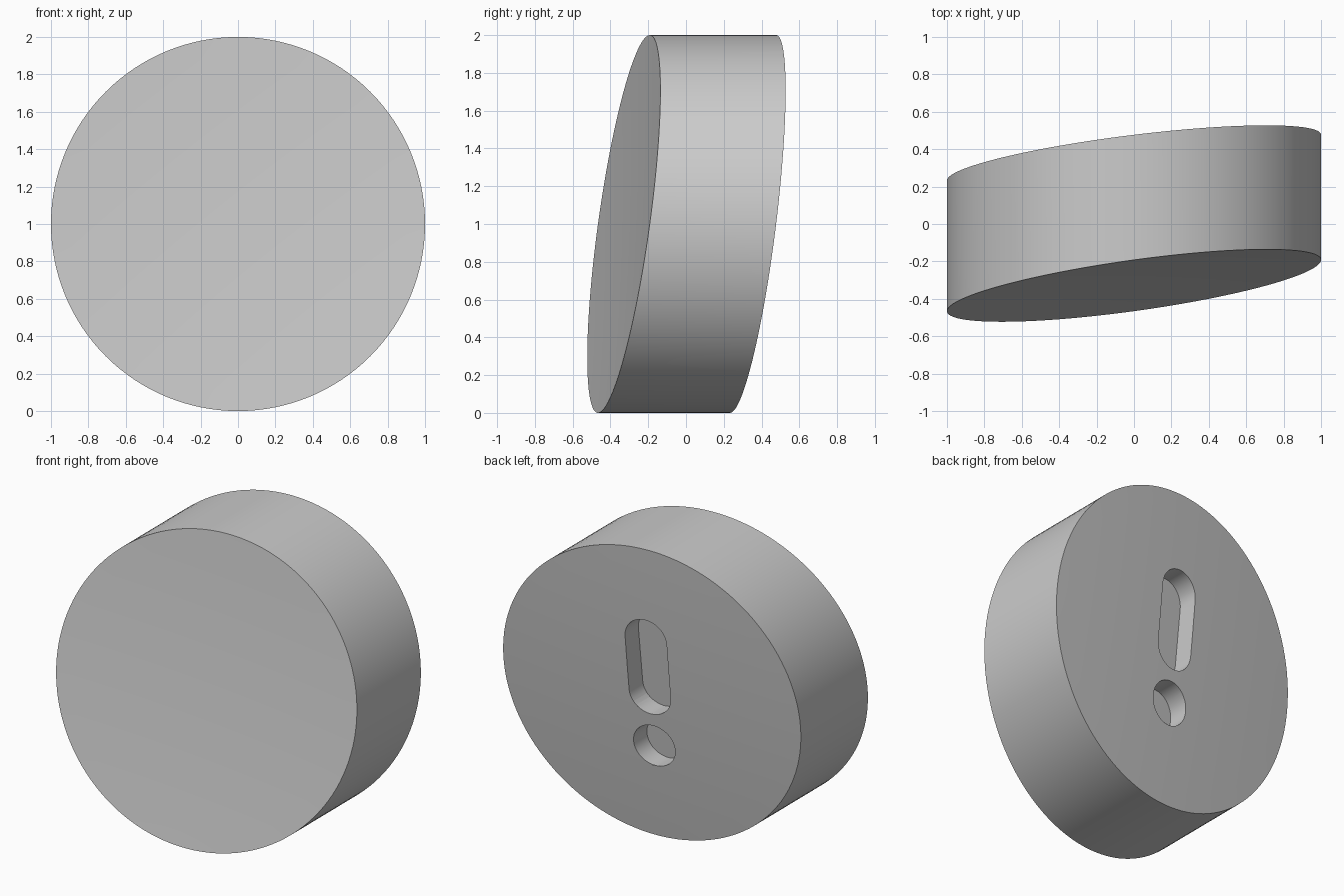
import bpy, bmesh, math

SEGMENTS = 128
RINGS = 10
# Each face: y at its centre, slope towards +x and +z, drop from centre to rim
FRONT = (-0.306, 0.137, 0.023)
BACK = (0.378, 0.122, 0.023)
HOLE_RADIUS = 0.14
HOLE_DEPTH = 0.143

cube = bpy.data.objects.get("Cube")
if cube:
    bpy.data.objects.remove(cube, do_unlink=True)

grey = bpy.data.materials.new("plain grey")
grey.use_nodes = True
grey.diffuse_color = (0.6, 0.6, 0.6, 1)
grey.node_tree.nodes["Principled BSDF"].inputs["Base Color"].default_value = grey.diffuse_color


def make_object(name, bm):
    bmesh.ops.recalc_face_normals(bm, faces=bm.faces)
    mesh = bpy.data.meshes.new(name)
    bm.to_mesh(mesh)
    bm.free()
    mesh.materials.append(grey)
    obj = bpy.data.objects.new(name, mesh)
    bpy.context.collection.objects.link(obj)
    return obj


def bridge(bm, a, b):
    for k in range(len(a)):
        n = (k + 1) % len(a)
        bm.faces.new((a[k], b[k], b[n], a[n]))


def curved_face(bm, centre, slope, drop):
    """Shallow tilted bowl or dome; returns its rim."""
    hub = bm.verts.new((0, centre, 1))
    inner = None
    for i in range(1, RINGS + 1):
        r = i / RINGS
        ring = []
        for k in range(SEGMENTS):
            a = 2 * math.pi * k / SEGMENTS
            x, z = r * math.cos(a), r * math.sin(a)
            ring.append(bm.verts.new((x, centre + slope * (x + z) - drop * r * r, z + 1)))
        if inner:
            bridge(bm, inner, ring)
        else:
            for k in range(SEGMENTS):
                bm.faces.new((hub, ring[k], ring[(k + 1) % SEGMENTS]))
        inner = ring
    return inner


def slot_cutter(name, low, high):
    """Round-ended prism along y, its floor parallel to the back face."""
    bm = bmesh.new()
    centre, slope, _ = BACK
    ends = [low] if low == high else [high, low]
    span = 2 * math.pi / len(ends)
    steps = 64 // len(ends)
    outline = []
    for i, middle in enumerate(ends):
        for k in range(steps + len(ends) - 1):
            a = i * span + span * k / steps
            outline.append((HOLE_RADIUS * math.cos(a), middle + HOLE_RADIUS * math.sin(a)))
    floor, top = [[bm.verts.new((x, y + slope * (x + z), z + 1)) for x, z in outline]
                  for y in (centre - HOLE_DEPTH, centre + 0.2)]
    bm.faces.new(floor)
    bm.faces.new(reversed(top))
    bridge(bm, floor, top)
    return make_object(name, bm)


# Round body with a hollow front and a domed back
bm = bmesh.new()
bridge(bm, curved_face(bm, *FRONT[:2], -FRONT[2] * -1), curved_face(bm, *BACK))
body = make_object("slanted_disc", bm)

# Blind slot and round hole in the back
cutters = [slot_cutter("slot_cutter", 0, 0.37), slot_cutter("hole_cutter", -0.36, -0.36)]

bpy.ops.object.select_all(action="DESELECT")
body.select_set(True)
bpy.context.view_layer.objects.active = body
for cutter in cutters:
    cutter.hide_render = True
    cut = body.modifiers.new(cutter.name, "BOOLEAN")
    cut.operation = "DIFFERENCE"
    cut.solver = "EXACT"
    cut.object = cutter
    bpy.ops.object.modifier_apply(modifier=cut.name)
    bpy.data.objects.remove(cutter, do_unlink=True)

bpy.ops.object.shade_smooth_by_angle(angle=math.radians(30))
